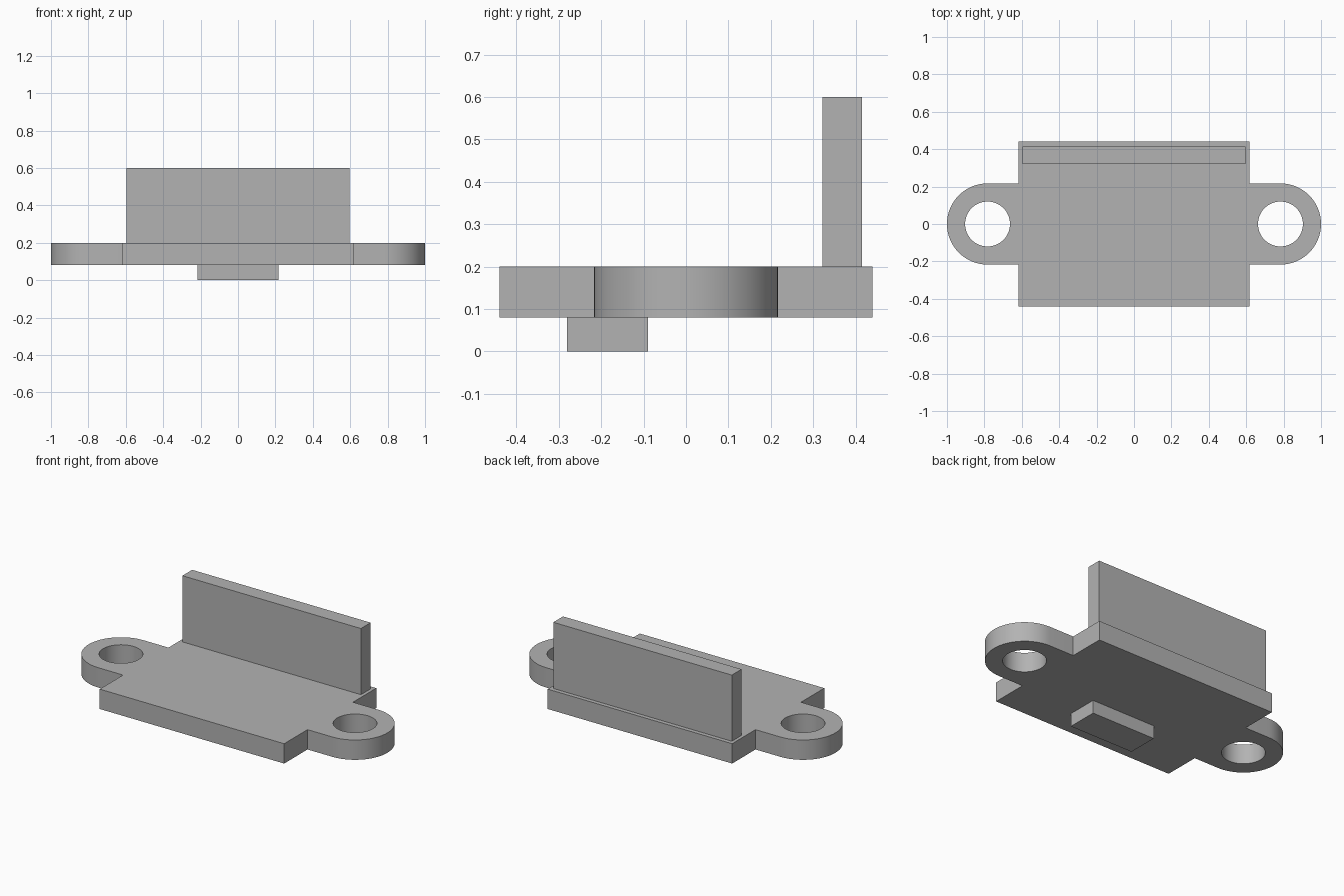
import bpy
import bmesh
from math import cos, sin, pi, radians
from mathutils import Matrix

cube = bpy.data.objects.get("Cube")
if cube:
    bpy.data.objects.remove(cube, do_unlink=True)

# One plain grey for every part
GREY = (0.45, 0.45, 0.45, 1)
grey = bpy.data.materials.new("plain grey")
grey.use_nodes = True
grey.diffuse_color = GREY
grey.node_tree.nodes["Principled BSDF"].inputs["Base Color"].default_value = GREY

# Shared dimensions
BOTTOM, TOP = 0.08, 0.20
HALF_X, HALF_Y = 0.617, 0.44
EAR_X, EAR_R, HOLE_R = 0.783, 0.217, 0.12
ARC_STEPS = 32


def make_object(name, bm):
    bmesh.ops.recalc_face_normals(bm, faces=bm.faces)
    mesh = bpy.data.meshes.new(name)
    bm.to_mesh(mesh)
    bm.free()
    mesh.materials.append(grey)
    obj = bpy.data.objects.new(name, mesh)
    bpy.context.collection.objects.link(obj)
    return obj


def box(name, x, y, z):
    """Box given by its (min, max) range on each axis."""
    bm = bmesh.new()
    bmesh.ops.create_cube(bm, size=1)
    for v in bm.verts:
        for axis, span in enumerate((x, y, z)):
            v.co[axis] = span[v.co[axis] > 0]
    return make_object(name, bm)


def plate(name, outline, low, high):
    """Flat outline extruded upward."""
    bm = bmesh.new()
    face = bm.faces.new([bm.verts.new((x, y, low)) for x, y in outline])
    result = bmesh.ops.extrude_face_region(bm, geom=[face])
    top = [e for e in result["geom"] if isinstance(e, bmesh.types.BMVert)]
    bmesh.ops.translate(bm, verts=top, vec=(0, 0, high - low))
    return make_object(name, bm)


# Base plate with a rounded mounting ear at each end
half = [(HALF_X, -HALF_Y), (HALF_X, -EAR_R)]
for i in range(ARC_STEPS + 1):
    a = -pi / 2 + pi * i / ARC_STEPS
    half.append((EAR_X + EAR_R * cos(a), EAR_R * sin(a)))
half += [(HALF_X, EAR_R), (HALF_X, HALF_Y)]
outline = half + [(-x, -y) for x, y in half]
base = plate("base_plate", outline, BOTTOM, TOP)

# Screw holes through both ears
bm = bmesh.new()
for side in (-1, 1):
    bmesh.ops.create_cone(
        bm, cap_ends=True, segments=2 * ARC_STEPS, radius1=HOLE_R, radius2=HOLE_R,
        depth=1, matrix=Matrix.Translation((side * EAR_X, 0, 0)))
cutter = make_object("hole_cutter", bm)
cutter.hide_render = True

cut = base.modifiers.new("screw holes", "BOOLEAN")
cut.operation = "DIFFERENCE"
cut.solver = "EXACT"
cut.object = cutter
bpy.ops.object.select_all(action="DESELECT")
bpy.context.view_layer.objects.active = base
base.select_set(True)
bpy.ops.object.modifier_apply(modifier=cut.name)
bpy.data.objects.remove(cutter, do_unlink=True)
bpy.ops.object.shade_smooth_by_angle(angle=radians(30))

# Upright wall near the back edge
box("back_wall", (-0.597, 0.597), (0.322, 0.415), (TOP, 0.60))

# Small locating block underneath
box("bottom_block", (-0.217, 0.217), (-0.28, -0.09), (0, BOTTOM))
